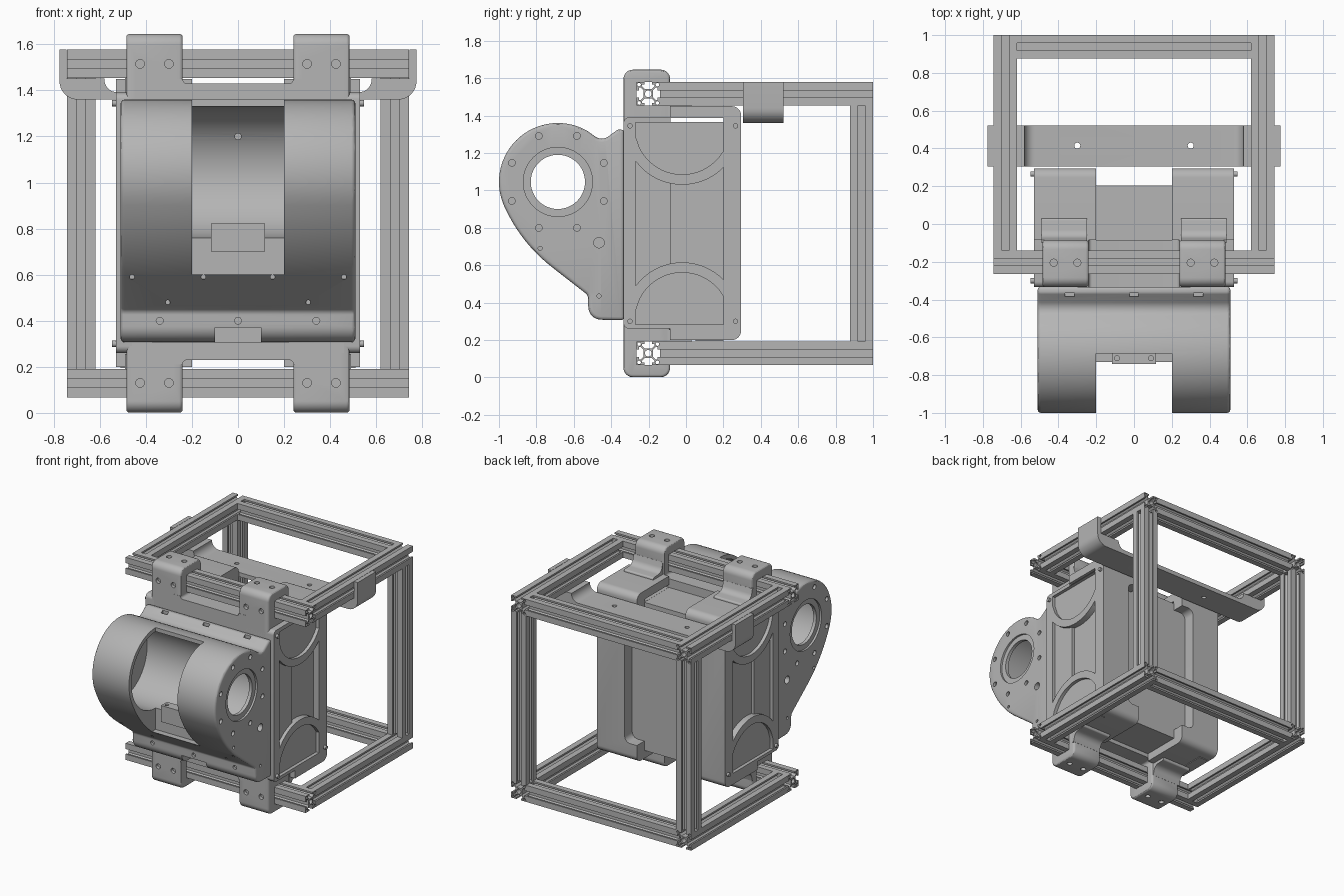
import bpy, bmesh, math
from mathutils import Vector

if "Cube" in bpy.data.objects:
    bpy.data.objects.remove(bpy.data.objects["Cube"])

grey = bpy.data.materials.new("satin grey")
grey.use_nodes = True
grey.diffuse_color = (0.46, 0.46, 0.46, 1)
grey.node_tree.nodes["Principled BSDF"].inputs["Base Color"].default_value = (0.46, 0.46, 0.46, 1)
TOP = 1.645  # overall height, used to mirror parts vertically


def fillet(points, steps=8):
    """Round the corners of a polygon given as (u, v, radius)."""
    out = []
    n = len(points)
    for i, p in enumerate(points):
        c = Vector(p[:2])
        r = p[2] if len(p) > 2 else 0
        if not r:
            out.append(c)
            continue
        a = (Vector(points[i - 1][:2]) - c).normalized()
        b = (Vector(points[(i + 1) % n][:2]) - c).normalized()
        half = a.angle(b) / 2
        t = r / math.tan(half)
        mid = c + (a + b).normalized() * (r / math.sin(half))
        s, e = c + a * t - mid, c + b * t - mid
        turn = s.angle_signed(e)
        for k in range(steps + 1):
            w = -turn * k / steps
            out.append(mid + Vector((s.x * math.cos(w) - s.y * math.sin(w),
                                     s.x * math.sin(w) + s.y * math.cos(w))))
    return out


def rect(u0, u1, v0, v1, r=0):
    return fillet([(u0, v0, r), (u1, v0, r), (u1, v1, r), (u0, v1, r)])


def disc(u, v, r, n=32):
    return [Vector((u + r * math.cos(math.tau * k / n), v + r * math.sin(math.tau * k / n)))
            for k in range(n)]


def flip(loop):
    return [(y, TOP - z) for y, z in loop]


def apply(ob, mod):
    bpy.context.view_layer.objects.active = ob
    bpy.ops.object.modifier_apply(modifier=mod.name)


def prism(name, loop, axis, a, b, bevel=0):
    """Extrude a 2D loop along an axis from a to b."""
    place = {"x": lambda p, w: (w, p[0], p[1]),
             "y": lambda p, w: (p[0], w, p[1]),
             "z": lambda p, w: (p[0], p[1], w)}[axis]
    bm = bmesh.new()
    face = bm.faces.new([bm.verts.new(place(p, a)) for p in loop])
    ext = bmesh.ops.extrude_face_region(bm, geom=[face])
    shift = Vector(place((0, 0), b - a))
    bmesh.ops.translate(bm, vec=shift, verts=[v for v in ext["geom"] if isinstance(v, bmesh.types.BMVert)])
    bmesh.ops.remove_doubles(bm, verts=bm.verts, dist=1e-5)
    bmesh.ops.recalc_face_normals(bm, faces=bm.faces)
    me = bpy.data.meshes.new(name)
    bm.to_mesh(me)
    bm.free()
    me.materials.append(grey)
    ob = bpy.data.objects.new(name, me)
    bpy.context.collection.objects.link(ob)
    if bevel:
        mod = ob.modifiers.new("round", "BEVEL")
        mod.width, mod.segments, mod.angle_limit = bevel, 3, math.radians(50)
        apply(ob, mod)
    return ob


def cut(ob, *cutters):
    for c in cutters:
        mod = ob.modifiers.new("cut", "BOOLEAN")
        mod.operation, mod.solver, mod.object = "DIFFERENCE", "EXACT", c
        apply(ob, mod)
        bpy.data.objects.remove(c)


def bore(axis, u, v, r, a, b, n=16):
    return prism("cutter", disc(u, v, r, n), axis, a, b)


def box(x0, x1, y0, y1, z0, z1):
    return prism("cutter", rect(x0, x1, y0, y1), "z", z0, z1)


# Slotted extrusion profile, one quarter turned four times
H = 0.062
quarter = [(H, -H), (H, -0.019), (0.05, -0.019), (0.05, -0.034), (0.041, -0.034), (0.026, -0.019),
           (0.026, 0.019), (0.041, 0.034), (0.05, 0.034), (0.05, 0.019), (H, 0.019)]


def beam(name, axis, u, v, a, b):
    loop, q = [], quarter
    for _ in range(4):
        loop += q
        q = [(-y, x) for x, y in q]
    ob = prism(name, [(u + x, v + y) for x, y in loop], axis, a, b)
    cut(ob, bore(axis, u, v, 0.018, a - 1, b + 1),
        *[bore(axis, u + i * 0.049, v + j * 0.049, 0.01, a - 1, b + 1, 8) for i in (-1, 1) for j in (-1, 1)])


# Frame of beams
for level, z in (("lower", 0.129), ("upper", 1.516)):
    beam(level + "_front_beam", "x", -0.202, z, -0.743, 0.743)
    beam(level + "_rear_beam", "x", 0.938, z, -0.62, 0.62)
    for side, x in (("right", -0.681), ("left", 0.681)):
        beam(level + "_" + side + "_rail", "y", x, z, -0.14, 1.0)
for side, x in (("right", -0.681), ("left", 0.681)):
    beam(side + "_rear_post", "z", x, 0.938, 0.191, 1.454)

# Drum housing: round nose, sloping underside, dip at the top
CY, CZ, R = -0.685, 1.045, 0.315
nose = [(CY + R * math.cos(math.radians(d)), CZ + R * math.sin(math.radians(d)))
        for d in range(205, 59, -5)]
outline = fillet([(-0.33, 0.305), (-0.52, 0.31, 0.07), (-0.525, 0.44, 0.03), (-0.879, 0.716, 0.85),
                  *nose, (-0.45, 1.262, 0.06), (-0.365, 1.325, 0.025), (-0.33, 1.325)], 10)
housing = prism("drum_housing", outline, "x", -0.51, 0.51, 0.018)
cut(housing,
    bore("x", CY, CZ, 0.285, -0.47, 0.47, 64),
    bore("x", CY, CZ, 0.145, -0.6, 0.6, 48),
    box(-0.2, 0.2, -1.2, CY, 0.6, 1.6),
    box(-0.1, 0.1, -0.7, -0.36, 0.2, 0.37))
for s in (-1, 1):
    cut(housing, bore("x", CY, CZ, 0.185, s * 0.495, s * 0.6, 48),
        bore("x", -0.465, 0.72, 0.028, s * 0.47, s * 0.6),
        bore("x", -0.465, 0.435, 0.011, s * 0.47, s * 0.6),
        bore("x", -0.78, 0.69, 0.011, s * 0.47, s * 0.6))
    for k in range(8):
        w = math.radians(22.5 + 45 * k)
        cut(housing, bore("x", CY + 0.266 * math.cos(w), CZ + 0.266 * math.sin(w), 0.018, s * 0.49, s * 0.6))
for z, y, xs in ((0.59, -0.68, (-0.46, -0.15, 0.15, 0.46)), (0.48, -0.56, (-0.305, 0.305)),
                 (0.4, -0.505, (-0.34, 0, 0.34))):
    for x in xs:
        cut(housing, bore("y", x, z, 0.015 if z == 0.4 else 0.01, y - 0.15, y))
for x in (-0.34, 0, 0.34):
    cut(housing, box(x - 0.025, x + 0.025, -0.385, -0.365, 1.29, 1.5))
cut(housing, bore("y", 0, 1.2, 0.014, -0.6, -0.4))
latch = prism("latch_plate", rect(-0.117, 0.117, 0.7, 0.822), "y", -0.74, -0.67)
cut(latch, *[bore("z", x, -0.71, 0.013, 0.8, 0.9) for x in (-0.09, 0.09)])

# Central body between the hooks
upper = [(0.3, 1.45), (0.24, 1.45), (0.24, 1.43, 0.019), (-0.24, 1.43, 0.019), (-0.24, 1.45), (-0.3, 1.45)]
lower = [(u, 1.66 - v, *r) for u, v, *r in reversed(upper)]
prism("mounting_web", fillet(upper + lower), "y", -0.335, -0.085)
prism("body_core", rect(-0.46, 0.46, 0.26, 1.365), "y", -0.334, 0.205)


def arc(r):
    """Lower part of a circle between the two recess edges."""
    ys = [-0.27 + 0.47 * k / 20 for k in range(21)]
    return [(y, 1.34 - math.sqrt(r * r - (y + 0.02) ** 2)) for y in ys]


# Side modules, hooks and fixings, mirrored left to right
for side, s in (("right", -1), ("left", 1)):
    shell = fillet([(-0.334, 0.26, 0.03), (-0.085, 0.26), (-0.085, 0.2), (0.295, 0.2, 0.05),
                    (0.295, 1.45, 0.05), (-0.085, 1.45), (-0.085, 1.39), (-0.334, 1.39, 0.03)])
    module = prism(side + "_side_module", shell, "x", s * 0.2, s * 0.53)
    notch = rect(s * 0.15, s * 0.3, 0.33, 1.31, 0.045)
    cut(module, box(s * 0.1, s * 0.7, -0.084, 0.2, 1.366, 1.386),
        prism("cutter", notch, "y", 0.206, 0.5))
    # Recessed panels leave a curved rib at each end
    bowl = arc(0.255) + [(0.2, 1.362), (-0.27, 1.362)]
    middle = arc(0.31) + flip(arc(0.31))[::-1]
    step = [(max(y, -0.085), z) for y, z in middle if y > -0.1]
    cut(module, prism("cutter", bowl, "x", s * 0.505, s * 0.6),
        prism("cutter", flip(bowl), "x", s * 0.505, s * 0.6),
        prism("cutter", middle, "x", s * 0.505, s * 0.6),
        prism("cutter", step, "x", s * 0.485, s * 0.6))
    for y in (-0.3, 0.265):
        for z in (0.3, 1.345):
            prism(side + "_side_bolt", disc(y, z, 0.014, 16), "x", s * 0.5, s * 0.547)
    prism(side + "_cable_socket", rect(s * 0.44, s * 0.51, 0.05, 0.2), "z", 0.195, 0.265)

    # Hooks gripping the front beams
    hook = prism(side + "_hook", rect(-0.334, -0.085, 0.001, TOP, 0.05), "x", s * 0.24, s * 0.485, 0.015)
    cut(hook, *[box(s * 0.1, s * 0.6, -0.265, -0.139, z - 0.063, z + 0.063) for z in (0.129, 1.516)])
    foot = fillet([(-0.1, 1.39), (-0.1, 1.54), (-0.084, 1.54), (-0.065, 1.47, 0.05),
                   (0.03, 1.465, 0.012), (0.03, 1.39)])
    prism(side + "_upper_hook_foot", foot, "x", s * 0.25, s * 0.49)
    prism(side + "_lower_hook_foot", flip(foot), "x", s * 0.25, s * 0.49)
    for x in (s * 0.3, s * 0.425):
        cut(hook, *[bore("y", x, z, 0.019, a, b) for z in (0.13, 1.515) for a, b in ((-0.4, -0.31), (-0.105, 0))],
            *[bore("z", x, -0.205, 0.019, a, b) for a, b in ((-0.1, 0.025), (1.62, 1.7))])

# Cradle strap under the upper rails
half = [(0.58, 1.392, 0.055), (0.58, 1.451), (0.745, 1.451), (0.745, 1.578), (0.775, 1.578), (0.775, 1.36, 0.08)]
strap = prism("cradle_strap", fillet(half + [(-x, z, *r) for x, z, *r in half[::-1]]), "y", 0.305, 0.522)
cut(strap, *[bore("z", x, 0.415, 0.016, 1.2, 1.6) for x in (-0.3, 0.3)])

# Smooth the curved faces and keep the edges sharp
bpy.ops.object.select_all(action="DESELECT")
for ob in bpy.context.scene.objects:
    if ob.type == "MESH":
        ob.select_set(True)
        bpy.context.view_layer.objects.active = ob
bpy.ops.object.shade_smooth_by_angle(angle=math.radians(30))
